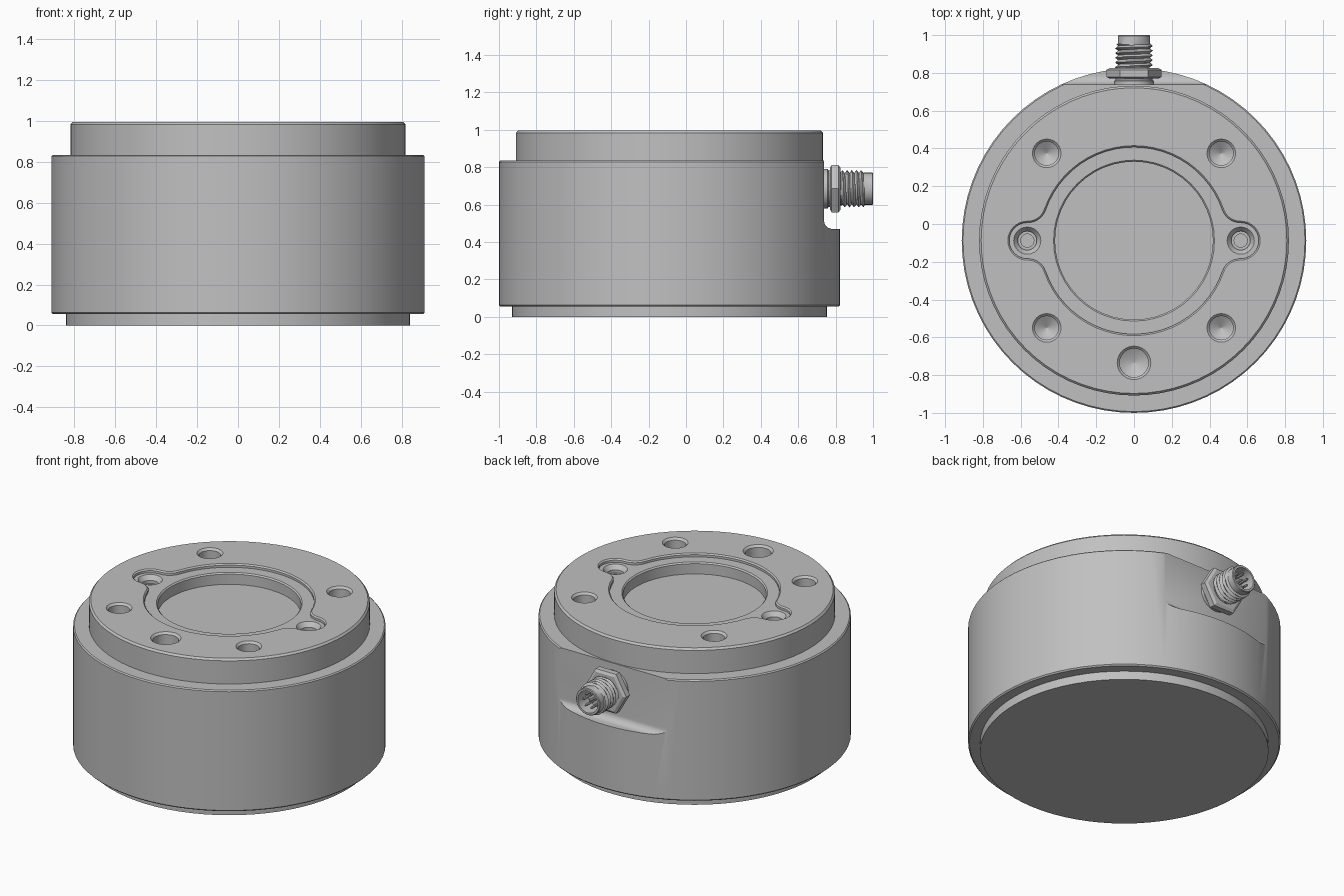
import bpy, bmesh
from math import sin, cos, pi, tau, sqrt, atan2
from mathutils import Matrix, Vector

cube = bpy.data.objects.get("Cube")
if cube:
    bpy.data.objects.remove(cube, do_unlink=True)

grey = bpy.data.materials.new("machined grey metal")
grey.use_nodes = True
grey.diffuse_color = (0.53, 0.53, 0.53, 1)
grey.node_tree.nodes["Principled BSDF"].inputs["Base Color"].default_value = grey.diffuse_color

CY = -0.088          # body axis in y
TOP = 0.996          # top face height
FLAT = 0.738         # rear flat in y
PLUG = Matrix.Translation((0, 0, 0.685)) @ Matrix.Rotation(-pi / 2, 4, 'X')
BODY = Matrix.Translation((0, CY, 0))


def loft(name, rings, matrix=BODY):
    """Skin a stack of equal-length point rings and cap both ends."""
    bm = bmesh.new()
    rows = [[bm.verts.new(p) for p in ring] for ring in rings]
    n = len(rows[0])
    for a, b in zip(rows, rows[1:]):
        for i in range(n):
            j = (i + 1) % n
            bm.faces.new((a[i], a[j], b[j], b[i]))
    bm.faces.new(rows[0])
    bm.faces.new(rows[-1])
    bm.transform(matrix)
    bmesh.ops.recalc_face_normals(bm, faces=bm.faces)
    mesh = bpy.data.meshes.new(name)
    bm.to_mesh(mesh)
    bm.free()
    mesh.materials.append(grey)
    obj = bpy.data.objects.new(name, mesh)
    bpy.context.collection.objects.link(obj)
    return obj


def circle(r, z, n, x=0, y=0):
    return [(x + r * cos(tau * i / n), y + r * sin(tau * i / n), z) for i in range(n)]


def lathe(name, profile, n=32, x=0, y=0, matrix=BODY):
    return loft(name, [circle(r, z, n, x, y) for r, z in profile], matrix)


def activate(obj):
    bpy.ops.object.select_all(action='DESELECT')
    obj.select_set(True)
    bpy.context.view_layer.objects.active = obj


def smooth(obj):
    activate(obj)
    bpy.ops.object.shade_smooth_by_angle(angle=pi / 6)


def cut(obj, cutter):
    cutter.hide_render = True
    mod = obj.modifiers.new("cut", 'BOOLEAN')
    mod.operation = 'DIFFERENCE'
    mod.solver = 'EXACT'
    mod.object = cutter
    activate(obj)
    bpy.ops.object.modifier_apply(modifier=mod.name)
    bpy.data.objects.remove(cutter, do_unlink=True)


def arc(cx, cy, r, a, b, n):
    return [(cx + r * cos(a + (b - a) * i / n), cy + r * sin(a + (b - a) * i / n)) for i in range(n + 1)]


def eared_outline(off, z):
    """Circle with two blended side ears, offset outward by off."""
    big, ear, blend, d = 0.495, 0.095, 0.1, 0.565
    d1, d2 = big + blend, ear + blend
    fx = (d1 * d1 - d2 * d2 + d * d) / (2 * d)
    fy = sqrt(d1 * d1 - fx * fx)
    to_ear = atan2(-fy, d - fx)
    to_big = atan2(-fy, -fx)
    quarter = arc(d, 0, ear + off, 0, to_ear + pi, 8)
    quarter += arc(fx, fy, blend - off, to_ear, to_big, 6)[1:]
    quarter += arc(0, 0, big + off, atan2(fy, fx), pi / 2, 12)[1:]
    half = quarter + [(-x, y) for x, y in reversed(quarter[:-1])]
    full = half + [(x, -y) for x, y in reversed(half[1:-1])]
    return [(x, y, z) for x, y in full]


# Stepped round body
body = lathe("sensor_body", [
    (0.842, 0), (0.842, 0.055), (0.904, 0.055), (0.912, 0.063), (0.912, 0.828),
    (0.905, 0.835), (0.82, 0.835), (0.82, TOP - 0.012), (0.809, TOP)], 72)

# Rear flat with a filleted ledge
side = [(FLAT, 1.2)] + arc(FLAT + 0.045, 0.515, 0.045, pi, 1.5 * pi, 6) + [(1.2, 0.47), (1.2, 1.2)]
cut(body, loft("flat_cutter", [[(x, y, z) for y, z in side] for x in (-1, 1)], Matrix()))

# Shallow eared recess, then the deeper central pocket
cut(body, loft("recess_cutter", [eared_outline(o, z) for o, z in
    ((0.008, 1.1), (0.008, TOP), (0, TOP - 0.008), (0, TOP - 0.022))]))
cut(body, lathe("pocket_cutter", [
    (0.426, 1.1), (0.426, TOP - 0.022), (0.418, TOP - 0.03), (0.418, 0.9)], 48))


# Countersunk mounting holes and larger locating hole
def hole(x, y, r, depth):
    cut(body, lathe("hole_cutter", [
        (r, 1.1), (r, TOP), (r - 0.013, TOP - 0.013),
        (r - 0.013, TOP - depth), (0.002, TOP - depth - 0.04)], 24, x, y))


for sx in (-1, 1):
    for sy in (-1, 1):
        hole(sx * 0.462, sy * 0.462, 0.076, 0.2)
hole(0, -0.647, 0.089, 0.2)

# Screw seats in the ears
for sx in (-1, 1):
    cut(body, lathe("screw_cutter", [
        (0.072, 1.1), (0.072, TOP - 0.022), (0.05, TOP - 0.05), (0.05, TOP - 0.07),
        (0.035, TOP - 0.07), (0.035, TOP - 0.13)], 24, sx * 0.565, 0))
smooth(body)

# Cable socket: collar and hexagonal nut
smooth(lathe("socket_collar", [
    (0.106, FLAT - 0.01), (0.106, 0.757), (0.098, 0.763), (0.098, 0.775)], matrix=PLUG))
smooth(lathe("socket_nut", [
    (0.128, 0.77), (0.146, 0.779), (0.146, 0.816), (0.128, 0.826)], 6, matrix=PLUG))


# Threaded hollow barrel with helical ridges
def thread_ring(y, n=28):
    ring = []
    for i in range(n):
        phase = ((y - 0.83) / 0.025 - i / n) % 1
        r = 0.083 + 0.018 * (1 - abs(2 * phase - 1))
        ring.append((r * cos(tau * i / n), r * sin(tau * i / n), y))
    return ring


rings = [circle(0.085, 0.815, 28)]
rings += [thread_ring(0.83 + 0.12 * i / 30) for i in range(31)]
rings += [circle(r, y, 28) for r, y in (
    (0.086, 0.955), (0.086, 0.996), (0.082, 1.0), (0.07, 1.0), (0.07, 0.9))]
smooth(loft("socket_barrel", rings, PLUG))

# Contact pins
for i in range(8):
    a = tau * i / 7
    r = 0.045 if i < 7 else 0
    smooth(lathe("contact_pin", [(0.008, 0.89), (0.008, 0.975), (0.004, 0.983)],
                 8, r * cos(a), r * sin(a), PLUG))
